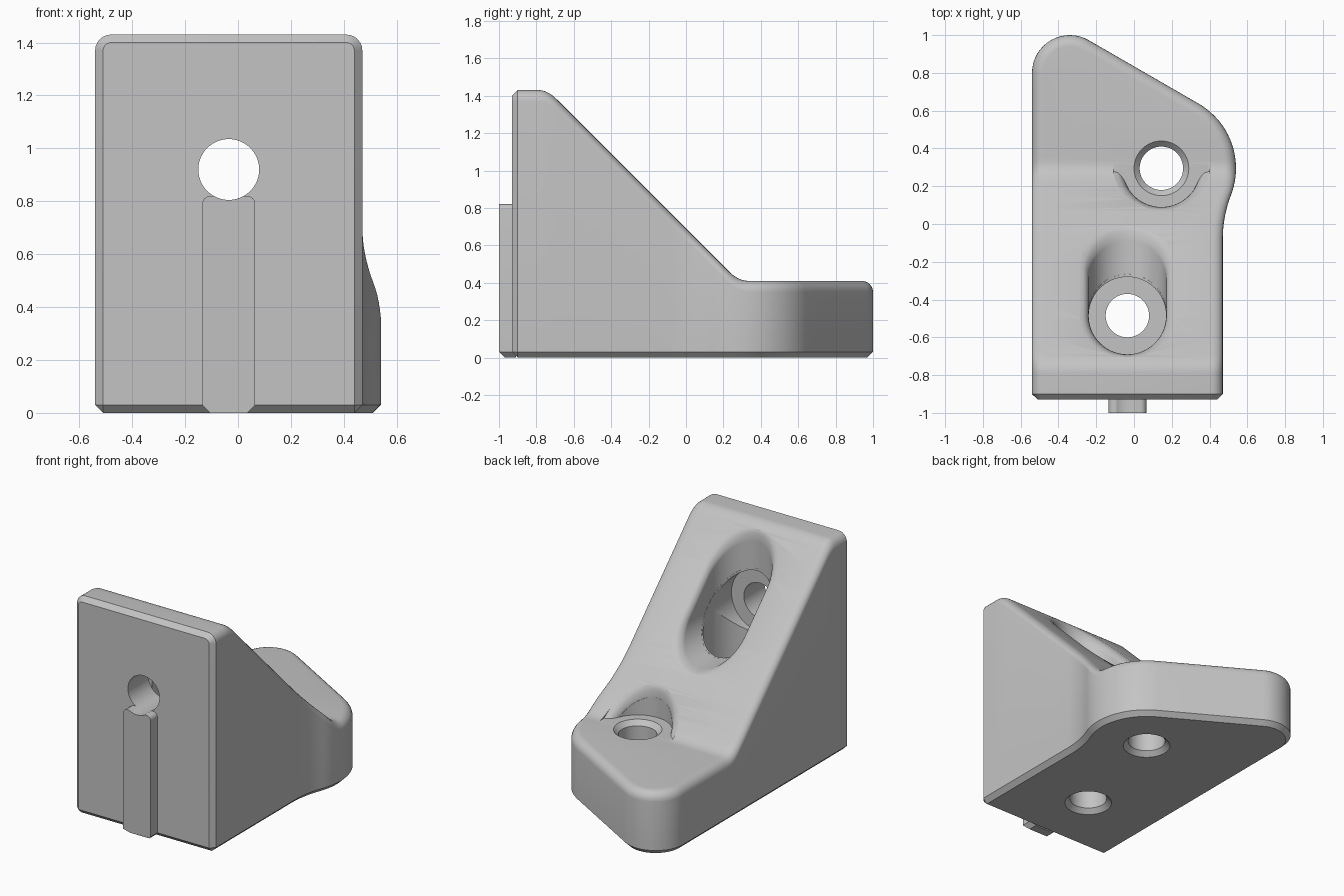
import bpy, bmesh, math
from mathutils import Vector, Matrix

if "Cube" in bpy.data.objects:
    bpy.data.objects.remove(bpy.data.objects["Cube"])

grey = bpy.data.materials.new("light grey plastic")
grey.use_nodes = True
colour = (0.55, 0.55, 0.55, 1)
grey.diffuse_color = colour
grey.node_tree.nodes["Principled BSDF"].inputs["Base Color"].default_value = colour

FRONT, CHAMFER, ROUND = -0.93, 0.03, 0.06


def make_object(name, bm):
    bmesh.ops.remove_doubles(bm, verts=bm.verts, dist=1e-5)
    bmesh.ops.recalc_face_normals(bm, faces=bm.faces)
    mesh = bpy.data.meshes.new(name)
    bm.to_mesh(mesh)
    bm.free()
    mesh.materials.append(grey)
    ob = bpy.data.objects.new(name, mesh)
    bpy.context.collection.objects.link(ob)
    return ob


def loft(rings):
    """Skin closed rings of equal length and cap both ends."""
    bm = bmesh.new()
    rows = [[bm.verts.new(p) for p in ring] for ring in rings]
    n = len(rows[0])
    for a, b in zip(rows, rows[1:]):
        for i in range(n):
            j = (i + 1) % n
            bm.faces.new((a[i], a[j], b[j], b[i]))
    bm.faces.new(rows[0])
    bm.faces.new(rows[-1])
    return bm


# Footprint edges: position and outward normal at a given y
def left_edge(y):
    if y < 0.8:
        return -0.54, -1, 0
    s = min(1, (y - 0.8) / 0.2)
    c = math.sqrt(1 - s * s)
    return -0.34 - 0.2 * c, -c, s


def right_edge(y):
    if y < -0.08:
        return 0.47, 1, 0
    if y < 0.152:                       # hollow blend into the lobe
        s = (y + 0.08) / 0.644
        c = math.sqrt(1 - s * s)
        return 1.114 - 0.644 * c, c, -s
    if y < 0.637:                       # round lobe
        s = (y - 0.295) / 0.395
        c = math.sqrt(1 - s * s)
        return 0.145 + 0.395 * c, c, s
    if y < 0.973:                       # slanted back edge
        return 0.3425 - (y - 0.637) * math.sqrt(3), 0.5, 0.866
    s = min(1, (y - 0.8) / 0.2)
    c = math.sqrt(1 - s * s)
    return -0.34 + 0.2 * c, c, s


def soft_ramp(y, y0, a=0.05):
    t = min(1, max(0, (y - y0 + a) / (2 * a)))
    return a * t * t if t < 1 else y - y0


def height(y):
    return 1.43 - soft_ramp(y, -0.74) + soft_ramp(y, 0.28)


def section(y, inset=0):
    """Cross-section with bottom chamfers and rounded shoulders."""
    steps = [(CHAMFER, 0, True), (0, CHAMFER, True)]
    r = ROUND - inset
    for k in range(7):
        a = k * math.pi / 12
        steps.append((r * (1 - math.cos(a)), inset + r * (1 - math.sin(a)), False))
    sides = []
    for edge in (left_edge, right_edge):
        x, nx, ny = edge(y)
        side = []
        for off, v, low in steps:
            off += 0 if low and v == 0 and inset else inset
            py = y - ny * off
            z = max(v, inset) if low else height(py) - v
            side.append(Vector((x - nx * off, py, z)))
        sides.append(side)
    return sides[0] + sides[1][::-1]


# Bracket body
ys = [FRONT + CHAMFER, -0.79, -0.08, 0.152, 0.637, 0.72]
ys += [-0.79 + 0.0125 * k for k in range(1, 9)]
ys += [-0.6 + 0.1 * k for k in range(5)]
ys += [-0.05 + 0.025 * k for k in range(28)]
ys += [0.8 + 0.2 * math.sin(math.radians(k * 7.5)) for k in range(13)] + [0.973]
body = make_object("bracket_body", loft(
    [section(FRONT, CHAMFER)] + [section(y) for y in sorted(set(ys))]))

# Locating rail on the front face
half, top = 0.1, 0.82
outline = [(half - CHAMFER, 0), (half, CHAMFER)]
outline += [(half - 0.03 + 0.03 * math.cos(a), top - 0.03 + 0.03 * math.sin(a))
            for a in (k * math.pi / 12 for k in range(7))]
outline += [(-x, z) for x, z in reversed(outline)]
rail = make_object("front_rail", loft(
    [[Vector((x - 0.035, -1 + (CHAMFER if z == 0 else 0), z)) for x, z in outline],
     [Vector((x - 0.035, FRONT + 0.02, z)) for x, z in outline]]))


# Cutters
def lathe(name, profile, matrix, n=64):
    rings = [[matrix @ Vector((r * math.cos(2 * math.pi * i / n),
                               r * math.sin(2 * math.pi * i / n), h))
              for i in range(n)] for r, h in profile]
    return make_object(name, loft(rings))


def flare(name, centre, depths, r, spread, shift, floor=None, n=64):
    """Softened pocket mouth, lofted inwards from the sloping face."""
    up, normal = Vector((0, -1, 1)).normalized(), Vector((0, 1, 1)).normalized()
    rings = []
    for d in depths:
        t = min(1, max(0, 1 - d / r))
        off = max(0.001, r * (1 - math.sqrt(1 - t * t)))
        ring = []
        for i in range(n):
            a = 2 * math.pi * (i + 0.5) / n
            s = math.sin(a)
            u = (0.29 + 0.41 * off) * s + math.copysign(max(0, spread - d), s) * (spread > 0)
            ring.append(Vector(centre) + Vector(((0.205 + off) * math.cos(a), 0, 0))
                        + up * (u - shift * d) - normal * d)
        rings.append(ring)
    bm = loft(rings)
    if floor:
        geom = bm.verts[:] + bm.edges[:] + bm.faces[:]
        bmesh.ops.bisect_plane(bm, geom=geom, plane_co=(0, 0, floor),
                               plane_no=(0, 0, 1), clear_inner=True)
        bmesh.ops.holes_fill(bm, edges=[e for e in bm.edges if e.is_boundary])
    return make_object(name, bm)


SEAT = 0.4105
hole = [(0.155, -0.01), (0.115, 0.03)]
foot_hole = lathe("foot_hole_cutter", hole + [
    (0.115, 0.38), (0.145, SEAT), (0.205, SEAT), (0.205, 0.9)],
    Matrix.Translation((0.145, 0.295, 0)))
base_hole = lathe("base_hole_cutter", hole + [
    (0.115, 0.215), (0.205, 0.215), (0.205, 1.6)],
    Matrix.Translation((-0.035, -0.485, 0)))
wall_hole = lathe("wall_hole_cutter", [
    (0.115, -1.1), (0.115, -0.715), (0.205, -0.715), (0.205, 0.6)],
    Matrix.Translation((-0.035, 0, 0.92)) @ Matrix.Rotation(-math.pi / 2, 4, 'X'))
rim = [-0.02] + [0.05 * k / 8 for k in range(8)]
pocket_rim = flare("pocket_rim_cutter", (-0.035, -0.3575, 1.0475),
                   rim + [0.05, 0.17], 0.05, 0.18, 0)
foot_rim = flare("foot_rim_cutter", (0.145, 0.295, 0.395),
                 [-0.1] + rim[1:], 0.05, 0, 1, SEAT)


def cut(target, cutters):
    bpy.context.view_layer.objects.active = target
    for c in cutters:
        mod = target.modifiers.new(c.name, 'BOOLEAN')
        mod.operation, mod.solver, mod.object = 'DIFFERENCE', 'EXACT', c
        bpy.ops.object.modifier_apply(modifier=mod.name)


cutters = [foot_hole, base_hole, wall_hole, pocket_rim, foot_rim]
cut(body, cutters)
cut(rail, [wall_hole])
for c in cutters:
    bpy.data.objects.remove(c)

# Smooth shading with crisp edges
for ob in (body, rail):
    bpy.ops.object.select_all(action='DESELECT')
    ob.select_set(True)
    bpy.context.view_layer.objects.active = ob
    bpy.ops.object.shade_smooth_by_angle(angle=math.radians(25))
